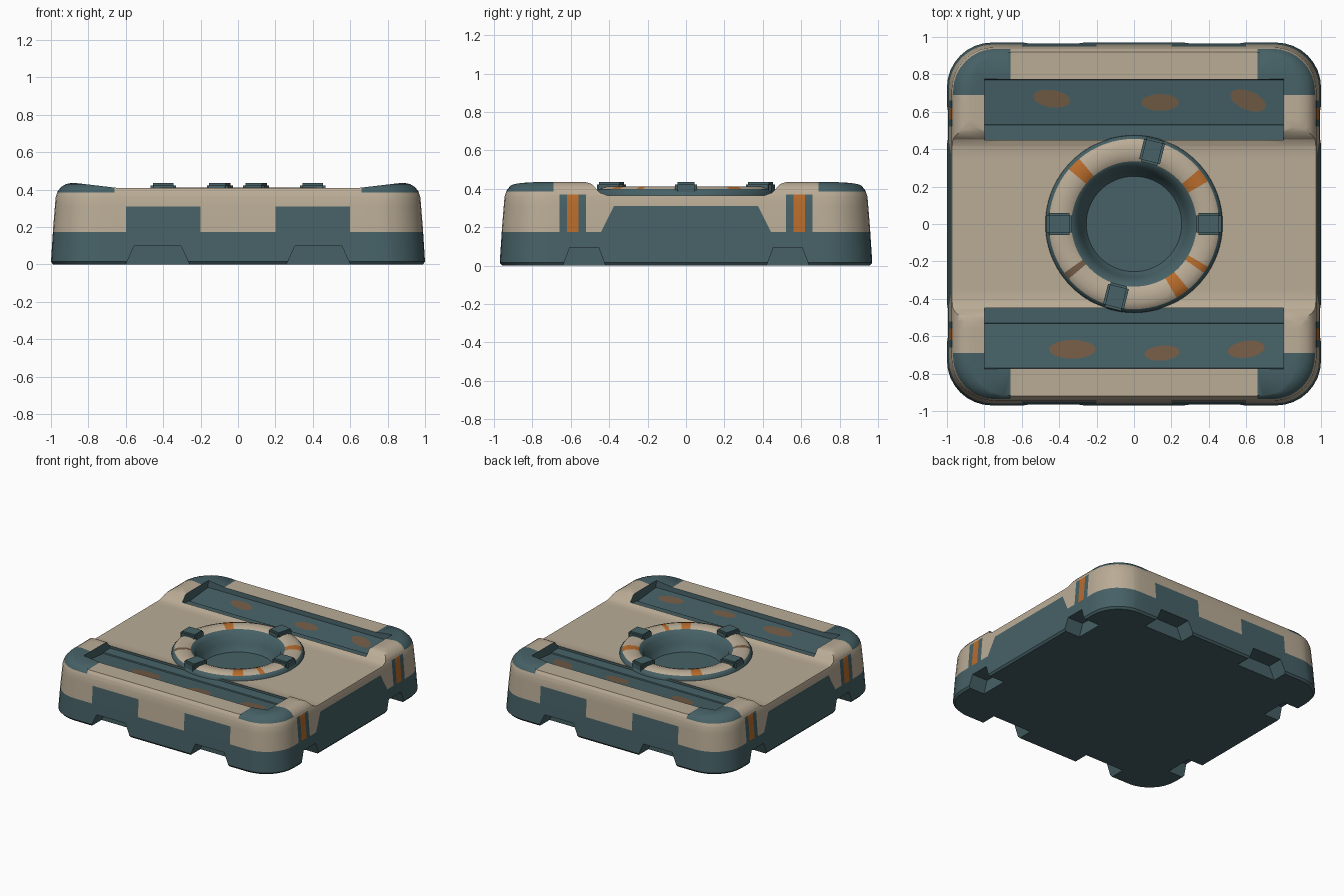
import bpy, bmesh, math
from mathutils import Vector, Matrix

old = bpy.data.objects.get("Cube")
if old:
    bpy.data.objects.remove(old)


def material(name, rgb):
    lin = [((c / 255 + 0.055) / 1.055) ** 2.4 for c in rgb] + [1]
    m = bpy.data.materials.new(name)
    m.use_nodes = True
    m.diffuse_color = lin
    m.node_tree.nodes["Principled BSDF"].inputs["Base Color"].default_value = lin
    return m


MATS = [material("cream", (186, 172, 150)), material("slate_teal", (70, 97, 102)),
        material("orange", (184, 108, 44)), material("rust_brown", (116, 92, 70))]
CREAM, TEAL, ORANGE, BROWN = range(4)


def finish(name, bm, mat=None):
    bmesh.ops.recalc_face_normals(bm, faces=bm.faces)
    me = bpy.data.meshes.new(name)
    if mat is not None:
        for f in bm.faces:
            f.material_index = mat
    bm.to_mesh(me)
    bm.free()
    for m in MATS:
        me.materials.append(m)
    ob = bpy.data.objects.new(name, me)
    bpy.context.collection.objects.link(ob)
    return ob


def activate(ob):
    bpy.ops.object.select_all(action='DESELECT')
    ob.select_set(True)
    bpy.context.view_layer.objects.active = ob


def smooth(ob, degrees=35):
    activate(ob)
    bpy.ops.object.shade_smooth_by_angle(angle=math.radians(degrees))


def loft(bm, rings, caps=True):
    loops = [[bm.verts.new(p) for p in r] for r in rings]
    for a, b in zip(loops, loops[1:]):
        for i in range(len(a)):
            j = (i + 1) % len(a)
            bm.faces.new((a[i], a[j], b[j], b[i]))
    if caps:
        bm.faces.new(loops[0])
        bm.faces.new(loops[-1])


def rounded_rect(hx, hy, r, z, steps=8):
    pts = []
    for k, (sx, sy) in enumerate(((1, 1), (-1, 1), (-1, -1), (1, -1))):
        for i in range(steps + 1):
            a = math.pi / 2 * (k + i / steps)
            pts.append((sx * (hx - r) + r * math.cos(a), sy * (hy - r) + r * math.sin(a), z))
    return pts


def cut(target, bm):
    cutter = finish("cutter", bm)
    cutter.hide_render = True
    mod = target.modifiers.new("cut", 'BOOLEAN')
    mod.operation, mod.solver, mod.object = 'DIFFERENCE', 'EXACT', cutter
    activate(target)
    bpy.ops.object.modifier_apply(modifier=mod.name)
    bpy.data.objects.remove(cutter)


def cut_prism(target, axis, profile, a, b):
    bm = bmesh.new()
    loft(bm, [[(t, u, z) if axis == 'x' else (u, t, z) for u, z in profile] for t in (a, b)])
    cut(target, bm)


# Body shell: tapered rounded block
bm = bmesh.new()
loft(bm, [rounded_rect(1 - d, 0.97 - d, 0.24 - d * 0.4, z) for d, z in
          ((0.012, 0), (0, 0.015), (0.012, 0.2), (0.025, 0.36), (0.035, 0.39),
           (0.055, 0.415), (0.08, 0.43), (0.11, 0.436))])
body = finish("body", bm)

# Lowered middle rim, central channel, trays, round well
cut_prism(body, 'y', [(-0.88, 0.5), (-0.88, 0.437), (-0.65, 0.41), (0.65, 0.41), (0.88, 0.437), (0.88, 0.5)], -1.2, 1.2)
cut_prism(body, 'x', [(-0.53, 0.6), (-0.53, 0.437), (-0.49, 0.425), (-0.45, 0.38), (-0.41, 0.366),
                      (0.41, 0.366), (0.45, 0.38), (0.49, 0.425), (0.53, 0.437), (0.53, 0.6)], -1.2, 1.2)
for s in (1, -1):
    cut_prism(body, 'x', [(s * u, z) for u, z in ((0.45, 0.6), (0.45, 0.363), (0.53, 0.36), (0.533, 0.352),
                                                 (0.77, 0.375), (0.79, 0.6))], -0.8, 0.8)
bm = bmesh.new()
bmesh.ops.create_cone(bm, cap_ends=True, segments=48, radius1=0.32, radius2=0.32, depth=0.4,
                      matrix=Matrix.Translation((0, 0, 0.44)))
cut(body, bm)

# Bottom notches on all four sides
for s in (1, -1):
    for c in (0.43, -0.43):
        cut_prism(body, 'y', [(c - 0.17, -0.1), (c - 0.17, 0), (c - 0.125, 0.1), (c + 0.125, 0.1),
                              (c + 0.17, 0), (c + 0.17, -0.1)], s * 0.84, s * 1.2)
    for c in (0.53, -0.53):
        cut_prism(body, 'x', [(c - 0.11, -0.1), (c - 0.11, 0), (c - 0.075, 0.095), (c + 0.075, 0.095),
                              (c + 0.11, 0), (c + 0.11, -0.1)], s * 0.86, s * 1.2)

# Colour boundaries as real edges, then a paint rule
bm = bmesh.new()
bm.from_mesh(body.data)
planes = [((0, 0, z), (0, 0, 1)) for z in (0.175, 0.31, 0.37, 0.385)]
for s in (1, -1):
    planes += [((s * x, 0, 0), (1, 0, 0)) for x in (0.2, 0.6, 0.66, 0.8)]
    planes += [((0, s * y, 0), (0, 1, 0)) for y in (0.52, 0.56, 0.62, 0.66, 0.69)]
    planes.append(((0, s * 0.40, 0.26), (0, s, 0.5)))
for co, no in planes:
    bmesh.ops.bisect_plane(bm, geom=bm.verts[:] + bm.edges[:] + bm.faces[:], plane_co=co, plane_no=no, dist=1e-5)


def body_colour(f):
    c = f.calc_center_median()
    x, y, z = abs(c.x), abs(c.y), c.z
    if z < 0.175 or (x < 0.802 and 0.449 < y < 0.792):
        return TEAL
    if x > 0.66 and y > 0.69 and z > 0.385:
        return TEAL
    if y > 0.9 and 0.2 < x < 0.6 and z < 0.31:
        return TEAL
    if x > 0.94 and z < 0.37:
        if 0.56 < y < 0.62:
            return ORANGE
        if 0.52 < y < 0.66 or (z < 0.31 and y + 0.5 * (z - 0.26) < 0.40):
            return TEAL
    return CREAM


for f in bm.faces:
    f.material_index = body_colour(f)
bm.to_mesh(body.data)
bm.free()
smooth(body)

# Ring with its sunken well, turned from one profile
N = 72
profile = [(0.475, 0.36), (0.472, 0.378), (0.455, 0.398), (0.42, 0.411), (0.37, 0.411), (0.335, 0.398),
           (0.305, 0.375), (0.285, 0.31), (0.262, 0.265), (0.255, 0.255)]
bm = bmesh.new()
loft(bm, [[(r * math.cos(2 * math.pi * i / N), r * math.sin(2 * math.pi * i / N), z) for i in range(N)]
          for r, z in profile], caps=False)
rim = [v for v in bm.verts if v.co.z < 0.256]
bm.faces.new(rim)
marks = ((134, 5, ORANGE), (37, 5, ORANGE), (303, 5, ORANGE), (218, 4, BROWN), (328, 3, ORANGE))
for f in bm.faces:
    c = f.calc_center_median()
    r, ang = c.xy.length, math.degrees(math.atan2(c.y, c.x)) % 360
    f.material_index = TEAL if r < 0.32 or r > 0.46 else CREAM
    for a, half, col in marks:
        if abs(ang - a) < half and 0.34 < r < 0.46:
            f.material_index = col
smooth(finish("ring_and_well", bm), 40)

# Four clamps over the ring
for i, deg in enumerate((0, 76, 180, 256)):
    bm = bmesh.new()
    rot = Matrix.Rotation(math.radians(deg), 4, 'Z')
    bmesh.ops.create_cube(bm, size=1, matrix=rot @ Matrix.Translation((0.4, 0, 0.395)) @
                          Matrix.Diagonal((0.135, 0.115, 0.08, 1)))
    bmesh.ops.bevel(bm, geom=bm.edges[:], offset=0.012, segments=2, affect='EDGES')
    smooth(finish(f"ring_clamp_{i + 1}", bm, TEAL))

# Worn patches lying on the tray floors
for i, (cx, cy, w, h, tilt) in enumerate(((-0.44, 0.67, 0.1, 0.046, -8), (0.14, 0.65, 0.1, 0.045, 0),
                                          (0.61, 0.66, 0.1, 0.05, -22), (-0.33, -0.67, 0.125, 0.05, 0),
                                          (0.15, -0.69, 0.095, 0.04, 5), (0.6, -0.67, 0.1, 0.045, 8))):
    bm = bmesh.new()
    rot = Matrix.Rotation(math.radians(tilt), 2)
    verts = []
    for k in range(20):
        a = 2 * math.pi * k / 20
        p = rot @ Vector((w * math.cos(a), h * math.sin(a))) + Vector((cx, cy))
        verts.append(bm.verts.new((p.x, p.y, 0.355 + (abs(p.y) - 0.533) * 0.097)))
    top = bm.faces.new(verts)
    if top.normal.z < 0:
        top.normal_flip()
    finish(f"worn_patch_{i + 1}", bm, BROWN)
